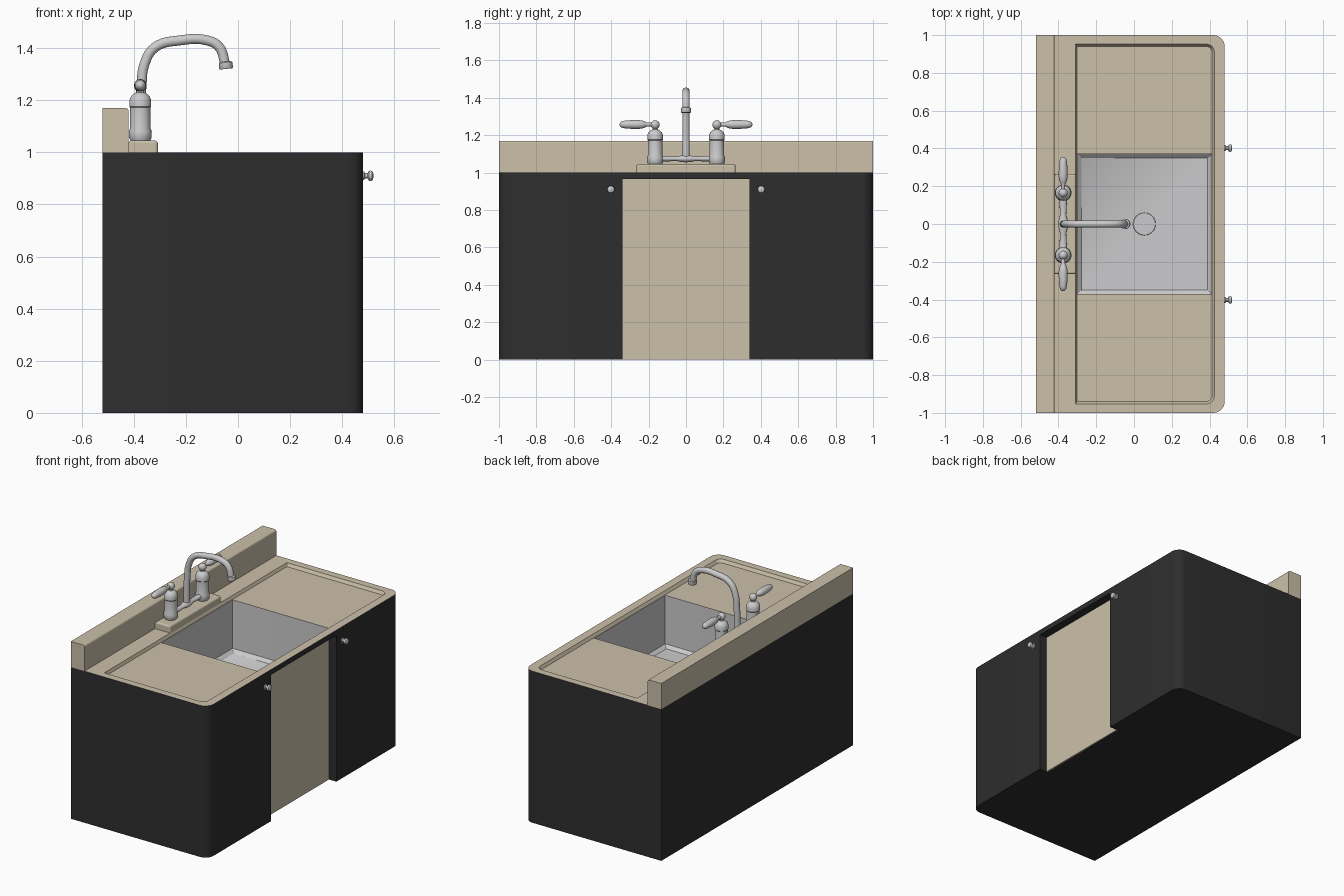
import bpy, bmesh, math
from mathutils import Matrix, Vector

if "Cube" in bpy.data.objects:
    bpy.data.objects.remove(bpy.data.objects["Cube"])


def material(name, rgb):
    m = bpy.data.materials.new(name)
    m.diffuse_color = (*rgb, 1)
    m.use_nodes = True
    m.node_tree.nodes["Principled BSDF"].inputs["Base Color"].default_value = m.diffuse_color
    return m


DARK = material("charcoal", (0.027, 0.027, 0.027))
BEIGE = material("beige", (0.60, 0.53, 0.40))
STEEL = material("steel", (0.60, 0.60, 0.61))


def make(name, bm, mats, smooth=False):
    bmesh.ops.recalc_face_normals(bm, faces=bm.faces)
    me = bpy.data.meshes.new(name)
    bm.to_mesh(me)
    bm.free()
    for m in mats:
        me.materials.append(m)
    ob = bpy.data.objects.new(name, me)
    bpy.context.collection.objects.link(ob)
    if smooth:
        shade(ob)
    return ob


def shade(ob):
    select(ob)
    bpy.ops.object.shade_smooth_by_angle(angle=math.radians(35))


def select(ob):
    bpy.ops.object.select_all(action='DESELECT')
    ob.select_set(True)
    bpy.context.view_layer.objects.active = ob


def box(name, lo, hi, mat, bevel=0, edge_rule=None):
    bm = bmesh.new()
    bmesh.ops.create_cube(bm, size=1)
    for v in bm.verts:
        v.co = Vector([a + (c + 0.5) * (b - a) for a, b, c in zip(lo, hi, v.co)])
    if bevel:
        edges = [e for e in bm.edges if edge_rule((e.verts[0].co + e.verts[1].co) / 2)]
        bmesh.ops.bevel(bm, geom=edges, offset=bevel, segments=3, profile=0.5, affect='EDGES')
    return make(name, bm, [mat])


def lathe(name, profile, origin, axis, mat, sides=28, squash=(1, 1, 1)):
    """Turn (radius, height) points around an axis."""
    bm = bmesh.new()
    rings = []
    for r, h in profile:
        rings.append([bm.verts.new((r * math.cos(2 * math.pi * i / sides),
                                    r * math.sin(2 * math.pi * i / sides), h)) for i in range(sides)])
    for a, b in zip(rings, rings[1:]):
        for i in range(sides):
            j = (i + 1) % sides
            bm.faces.new((a[i], a[j], b[j], b[i]))
    bm.faces.new(rings[0])
    bm.faces.new(rings[-1])
    rot = Vector((0, 0, 1)).rotation_difference(Vector(axis)).to_matrix().to_4x4()
    bm.transform(Matrix.Translation(origin) @ Matrix.Diagonal((*squash, 1)) @ rot)
    return make(name, bm, [mat], True)


def arc(r, h0, n=8, a0=-80, a1=80):
    """Ball profile for a lathe."""
    angles = [math.radians(a0 + (a1 - a0) * i / n) for i in range(n + 1)]
    return [(r * math.cos(a), h0 + r * math.sin(a)) for a in angles]


def ring(bm, x0, x1, y, z, r_front, r_back):
    """Rectangle with separate front and back corner radii."""
    out = []
    for cx, cy, r, start in ((x1, y, r_front, 0), (x0, y, r_back, 90),
                             (x0, -y, r_back, 180), (x1, -y, r_front, 270)):
        ox, oy = cx - math.copysign(r, cx - (x0 + x1) / 2), cy - math.copysign(r, cy)
        for i in range(7):
            a = math.radians(start + 15 * i)
            out.append(bm.verts.new((ox + r * math.cos(a), oy + r * math.sin(a), z)))
    return out


# cabinet with worktop, shallow draining recess and basin, lofted from rings
T = 0.0015
bm = bmesh.new()
rings = [ring(bm, *p) for p in (
    (-0.52, 0.48, 1.0, 0.0, 0.06, T), (-0.52, 0.48, 1.0, 1.0, 0.06, T),
    (-0.31, 0.425, 0.952, 1.0, 0.04, T), (-0.302, 0.414, 0.94, 0.98, 0.032, T),
    (-0.299, 0.411, 0.37, 0.98, T, T), (-0.299, 0.411, 0.37, 0.66, T, T),
    (-0.278, 0.39, 0.35, 0.64, T, T))]
for k, mat in enumerate((0, 1, 1, 1, 2, 2)):
    a, b = rings[k], rings[k + 1]
    for i in range(len(a)):
        j = (i + 1) % len(a)
        bm.faces.new((a[i], a[j], b[j], b[i])).material_index = mat
bm.faces.new(rings[0])
bm.faces.new(rings[-1]).material_index = 2
cabinet = make("cabinet", bm, [DARK, BEIGE, STEEL])

# front opening
cutter = box("opening_cutter", (0.42, -0.34, -0.1), (0.6, 0.34, 0.965), DARK)
cutter.hide_render = True
mod = cabinet.modifiers.new("opening", 'BOOLEAN')
mod.object = cutter
mod.operation = 'DIFFERENCE'
mod.solver = 'EXACT'
select(cabinet)
bpy.ops.object.modifier_apply(modifier=mod.name)
bpy.data.objects.remove(cutter)
shade(cabinet)

# front panel, backsplash and tap plinth
box("front_panel", (0.418, -0.34, 0), (0.426, 0.34, 0.965), BEIGE)
box("backsplash", (-0.52, -1, 1), (-0.42, 1, 1.17), BEIGE, 0.012,
    lambda c: c.x > -0.43 and c.z > 1.16)
box("tap_plinth", (-0.42, -0.265, 0.999), (-0.308, 0.265, 1.045), BEIGE, 0.01,
    lambda c: c.z > 1.04 or (c.x > -0.32 and abs(c.y) > 0.26))

# drain
lathe("drain", [(0.06, 0), (0.058, 0.003)], (0.055, 0, 0.64), (0, 0, 1), STEEL, 32)

# tap posts, handles and door knobs, mirrored
TX = -0.375
post = [(0.036, 1.042), (0.043, 1.056), (0.044, 1.08), (0.039, 1.093), (0.039, 1.172),
        (0.042, 1.176), (0.042, 1.2), (0.036, 1.215), (0.024, 1.226), (0.015, 1.23),
        (0.013, 1.238)] + arc(0.024, 1.256, 9, -55, 85)
lever = [(0.011, 0.0), (0.011, 0.045), (0.015, 0.053), (0.021, 0.066), (0.024, 0.09),
         (0.023, 0.13), (0.02, 0.165), (0.016, 0.18), (0.008, 0.188), (0.002, 0.19)]
knob = [(0.016, -0.003), (0.016, 0.004), (0.01, 0.008), (0.01, 0.018), (0.018, 0.022),
        (0.02, 0.028), (0.018, 0.035), (0.01, 0.039), (0.002, 0.04)]
for side, s in (("left", -1), ("right", 1)):
    lathe(side + "_tap_post", post, (TX, s * 0.165, 0), (0, 0, 1), STEEL)
    lathe(side + "_tap_handle", lever, (TX, s * 0.165, 1.257), (0, s, 0), STEEL)
    lathe(side + "_door_knob", knob, (0.48, s * 0.402, 0.91), (1, 0, 0), STEEL, 20)

# bridge between the posts
lathe("tap_bridge", [(0.021, -0.15), (0.019, -0.1), (0.016, -0.05), (0.024, -0.02), (0.026, 0),
                     (0.024, 0.02), (0.016, 0.05), (0.019, 0.1), (0.021, 0.15)],
      (TX, 0, 1.074), (0, 1, 0), STEEL, squash=(1, 1, 0.75))

# swan neck spout
path = [(-0.375, 1.065), (-0.374, 1.16), (-0.37, 1.26), (-0.36, 1.335), (-0.32, 1.402),
        (-0.22, 1.43), (-0.12, 1.43), (-0.073, 1.405), (-0.048, 1.335)]
cu = bpy.data.curves.new("spout", 'CURVE')
cu.dimensions = '3D'
cu.bevel_depth = 0.0195
cu.bevel_resolution = 5
cu.resolution_u = 6
cu.use_fill_caps = True
sp = cu.splines.new('BEZIER')
sp.bezier_points.add(len(path) - 1)
for p, (x, z) in zip(sp.bezier_points, path):
    p.co = (x, 0, z)
    p.handle_left_type = p.handle_right_type = 'AUTO'
cu.materials.append(STEEL)
spout = bpy.data.objects.new("spout", cu)
bpy.context.collection.objects.link(spout)
select(spout)
bpy.ops.object.convert(target='MESH')
shade(bpy.context.view_layer.objects.active)
lathe("spout_nozzle", [(0.019, -0.004), (0.026, 0), (0.027, 0.02), (0.024, 0.025), (0.015, 0.025)],
      (-0.048, 0, 1.345), (0.1, 0, -1), STEEL)
